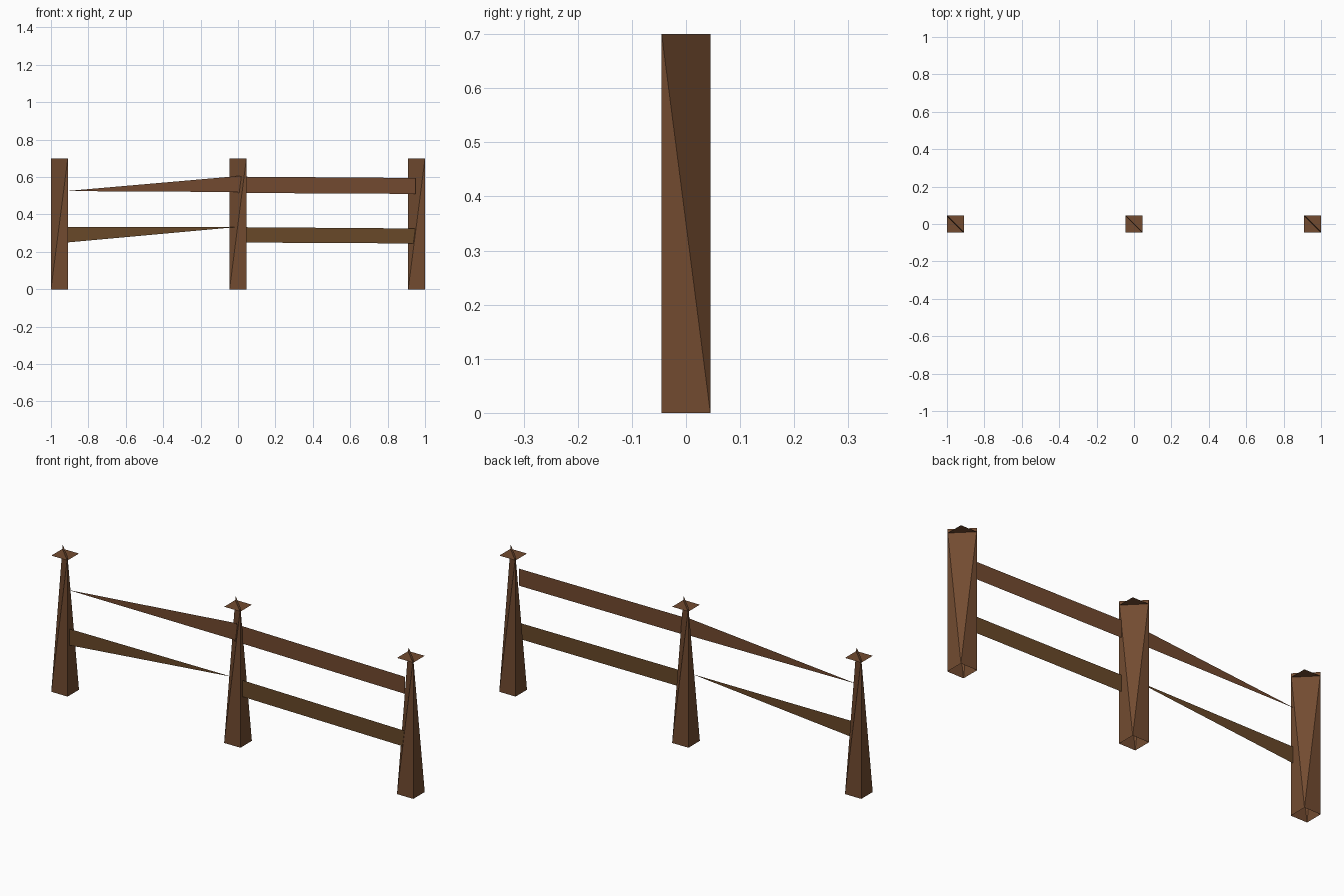
import bpy
import bmesh

cube = bpy.data.objects.get("Cube")
if cube:
    bpy.data.objects.remove(cube)


def material(name, rgb):
    mat = bpy.data.materials.new(name)
    mat.use_nodes = True
    mat.diffuse_color = (*rgb, 1)
    mat.node_tree.nodes["Principled BSDF"].inputs["Base Color"].default_value = (*rgb, 1)
    return mat


post_wood = material("post brown", (0.17, 0.071, 0.030))
rail_wood = material("rail brown", (0.17, 0.068, 0.029))
low_wood = material("olive brown", (0.14, 0.066, 0.022))


def build(name, points, faces, mat):
    bm = bmesh.new()
    verts = [bm.verts.new(p) for p in points]
    for face in faces:
        bm.faces.new([verts[i] for i in face])
    mesh = bpy.data.meshes.new(name)
    bm.to_mesh(mesh)
    bm.free()
    mesh.materials.append(mat)
    obj = bpy.data.objects.new(name, mesh)
    bpy.context.collection.objects.link(obj)
    return obj


R = 0.045       # half width of a post
TOP = 0.7       # height of the ridge
CAP = 0.68      # height of the cap plate
SQUARE = [(-R, -R), (R, -R), (R, R), (-R, R)]

# Posts: open square foot rising to a diagonal ridge, with a flat cap
for side, cx in (("right", -0.955), ("middle", 0), ("left", 0.955)):
    foot = [(cx + x, y, 0) for x, y in SQUARE]
    ridge = [(cx + R, -R, TOP), (cx - R, R, TOP)]
    build(side + "_post", foot + ridge,
          [(0, 1, 4), (1, 2, 4), (2, 3, 5), (3, 0, 5), (2, 5, 4), (0, 4, 5)], post_wood)
    build(side + "_post_cap", [(cx + x, y, CAP) for x, y in SQUARE],
          [(0, 1, 2, 3)], post_wood)


def rail(name, x0, x1, y0, y1, start, end, mat):
    """Flat board; start and end give the z values at each end."""
    points = [(x0, y0, z) for z in start] + [(x1, y1, z) for z in reversed(end)]
    build(name, points, [range(len(points) - 1, -1, -1)], mat)


# Whole boards on the left bay
rail("left_upper_rail", 0, 0.95, -0.030, -0.041, (0.515, 0.602), (0.51, 0.595), rail_wood)
rail("left_lower_rail", 0, 0.95, -0.030, -0.041, (0.25, 0.332), (0.245, 0.325), low_wood)

# Broken boards on the right bay, each tapering to a point
rail("right_upper_rail", -0.92, 0.01, -0.030, -0.028, (0.525,), (0.52, 0.606), rail_wood)
rail("right_lower_rail", -0.95, -0.015, -0.030, -0.028, (0.247, 0.332), (0.332,), low_wood)
